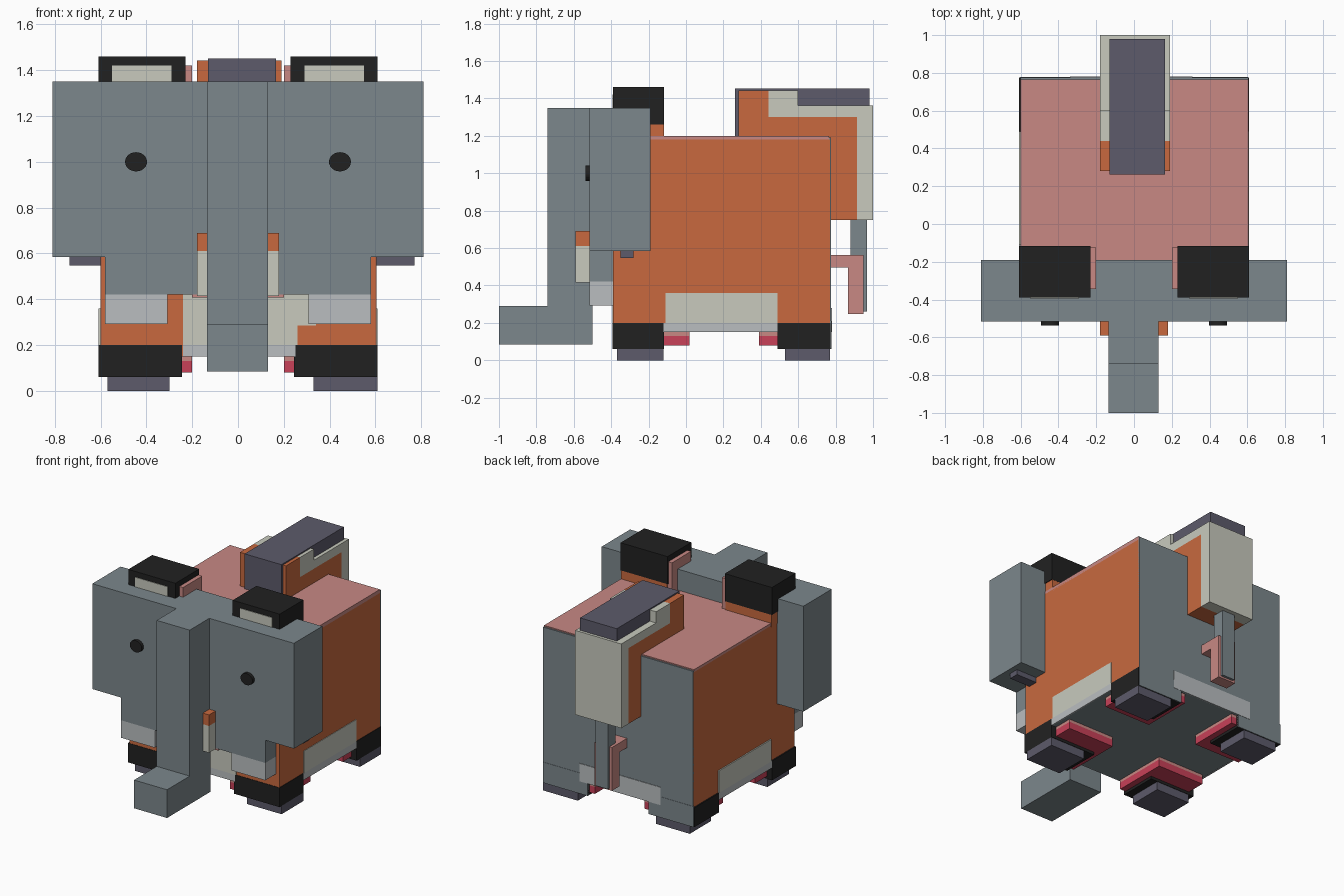
import bpy, math
from mathutils import Matrix

if "Cube" in bpy.data.objects:
    bpy.data.objects.remove(bpy.data.objects["Cube"])


def material(name, rgb):
    m = bpy.data.materials.new(name)
    lin = [((c / 255 + 0.055) / 1.055) ** 2.4 if c > 10 else c / 255 / 12.92 for c in rgb]
    m.diffuse_color = (*lin, 1)
    m.use_nodes = True
    m.node_tree.nodes["Principled BSDF"].inputs["Base Color"].default_value = m.diffuse_color
    return m


GREY = material("grey", (124, 135, 140))
ORANGE = material("orange", (200, 105, 63))
BLACK = material("black", (33, 33, 33))
PURPLE = material("dusky purple", (93, 91, 107))
CREAM = material("cream", (200, 202, 190))
PALE = material("pale grey", (186, 190, 192))
PINK = material("pink", (200, 137, 132))
RED = material("red", (200, 65, 88))


def box(name, x, y, z, mat):
    """Box from (min, max) ranges on each axis."""
    verts = [(x[i], y[j], z[k]) for k in (0, 1) for j in (0, 1) for i in (0, 1)]
    faces = [(0, 2, 3, 1), (4, 5, 7, 6), (0, 1, 5, 4), (2, 6, 7, 3), (0, 4, 6, 2), (1, 3, 7, 5)]
    me = bpy.data.meshes.new(name)
    me.from_pydata(verts, [], faces)
    me.materials.append(mat)
    ob = bpy.data.objects.new(name, me)
    bpy.context.collection.objects.link(ob)
    return ob


def pair(name, x, y, z, mat):
    """Box on the +x side and its mirror on the -x side."""
    box(name + "_right", x, y, z, mat)
    box(name + "_left", (-x[1], -x[0]), y, z, mat)


E = 0.004  # thickness of painted plates

# Body, back sheet, underside and top blanket
box("body", (-.6, .605), (-.39, .77), (.152, 1.18), ORANGE)
box("body_back", (-.6, .605), (.765, .776), (.15, 1.19), GREY)
box("belly", (-.598, .603), (-.388, .768), (.15, .16), GREY)
box("back_blanket", (-.6, .605), (-.388, .765), (1.172, 1.198), PINK)

# Belly patches on all four sides
pair("side_patch", (.6, .605 + E), (-.11, .49), (.2, .36), CREAM)
pair("side_strip", (.6, .605 + E), (-.12, .49), (.15, .2), PALE)
box("front_patch", (-.24, .26), (-.39 - E, -.38), (.2, .5), CREAM)
box("front_patch_step", (.26, .34), (-.39 - E, -.38), (.285, .5), CREAM)
box("front_strip", (-.24, .25), (-.39 - E, -.38), (.15, .2), PALE)
box("rear_patch", (-.34, .31), (.77, .776 + E), (.15, .28), PALE)

# Legs with toe pads and feet
for tag, leg, pad, foot in (("front", (-.393, -.117), (-.38, .02), (-.37, -.12)),
                            ("rear", (.49, .773), (.39, .76), (.53, .77))):
    pair(tag + "_leg", (.245, .609), leg, (.06, .2), BLACK)
    pair(tag + "_toe_pad", (.2, .57), pad, (.08, .13), RED)
    pair(tag + "_toe_band", (.2, .57), pad, (.13, .151), PINK)
    box(tag + "_foot_right", (.33, .609), foot, (0, .061), PURPLE)
    box(tag + "_foot_left", (-.57, -.30), foot, (0, .061), PURPLE)
pair("rear_leg_back", (.245, .605), (.77, .778), (.06, .21), GREY)

# Head, ears, jaw, cheeks
box("head", (-.6, .6), (-.515, -.19), (.585, 1.35), GREY)
pair("ear", (.59, .81), (-.515, -.19), (.585, 1.35), GREY)
box("jaw", (-.58, .58), (-.515, -.385), (.42, .6), GREY)
pair("cheek", (.307, .58), (-.515, -.385), (.293, .42), PALE)
box("mouth", (-.2, .2), (-.513, -.385), (.407, .425), PINK)
box("ear_drop_right", (.60, .77), (-.35, -.28), (.548, .59), PURPLE)
box("ear_drop_left", (-.735, -.60), (-.35, -.28), (.548, .59), PURPLE)

# Blocks on top of the shoulders
pair("shoulder_base", (.235, .603), (-.388, -.118), (1.17, 1.262), ORANGE)
pair("shoulder_cap", (.23, .608), (-.39, -.117), (1.26, 1.46), BLACK)
pair("shoulder_patch", (.29, .55), (-.39 - E, -.385), (1.3, 1.42), CREAM)
pair("shoulder_lining", (.2, .235), (-.345, -.125), (1.19, 1.42), PINK)

# Trunk and tusks
box("trunk", (-.135, .13), (-.74, -.5), (.085, 1.35), GREY)
box("trunk_tip", (-.135, .13), (-1, -.73), (.085, .29), GREY)
pair("tusk_root", (.12, .18), (-.59, -.51), (.61, .69), ORANGE)
pair("tusk", (.12, .18), (-.59, -.51), (.415, .61), CREAM)

# Eyes: short oval discs
for side in (-1, 1):
    bpy.ops.mesh.primitive_cylinder_add(vertices=24, radius=1, depth=1,
                                        location=(side * .445, -.525, 1.0),
                                        rotation=(math.pi / 2, 0, 0))
    eye = bpy.context.object
    eye.name = "eye_right" if side > 0 else "eye_left"
    eye.scale = (.048, .042, .026)
    eye.data.materials.append(BLACK)

# Rump pack: orange core, cream shell, purple lid
W = (-.18, .19)
box("pack_front", W, (.28, .44), (1.18, 1.443), ORANGE)
box("pack_core", W, (.44, .915), (1.18, 1.3), ORANGE)
box("pack_drop", W, (.776, .915), (.75, 1.18), ORANGE)
box("pack_step", W, (.44, .6), (1.3, 1.443), CREAM)
box("pack_top_shell", W, (.6, .915), (1.3, 1.362), CREAM)
box("pack_rear_shell", W, (.915, 1), (.75, 1.362), CREAM)
box("pack_lid", (-.13, .165), (.262, .98), (1.19, 1.452), PURPLE)

# Tail
box("tail", (-.05, .05), (.88, .968), (.26, .76), GREY)
box("tail_loop", (-.07, .07), (.77, .95), (.495, .562), PINK)
box("tail_loop_drop", (-.07, .07), (.865, .95), (.247, .5), PINK)
